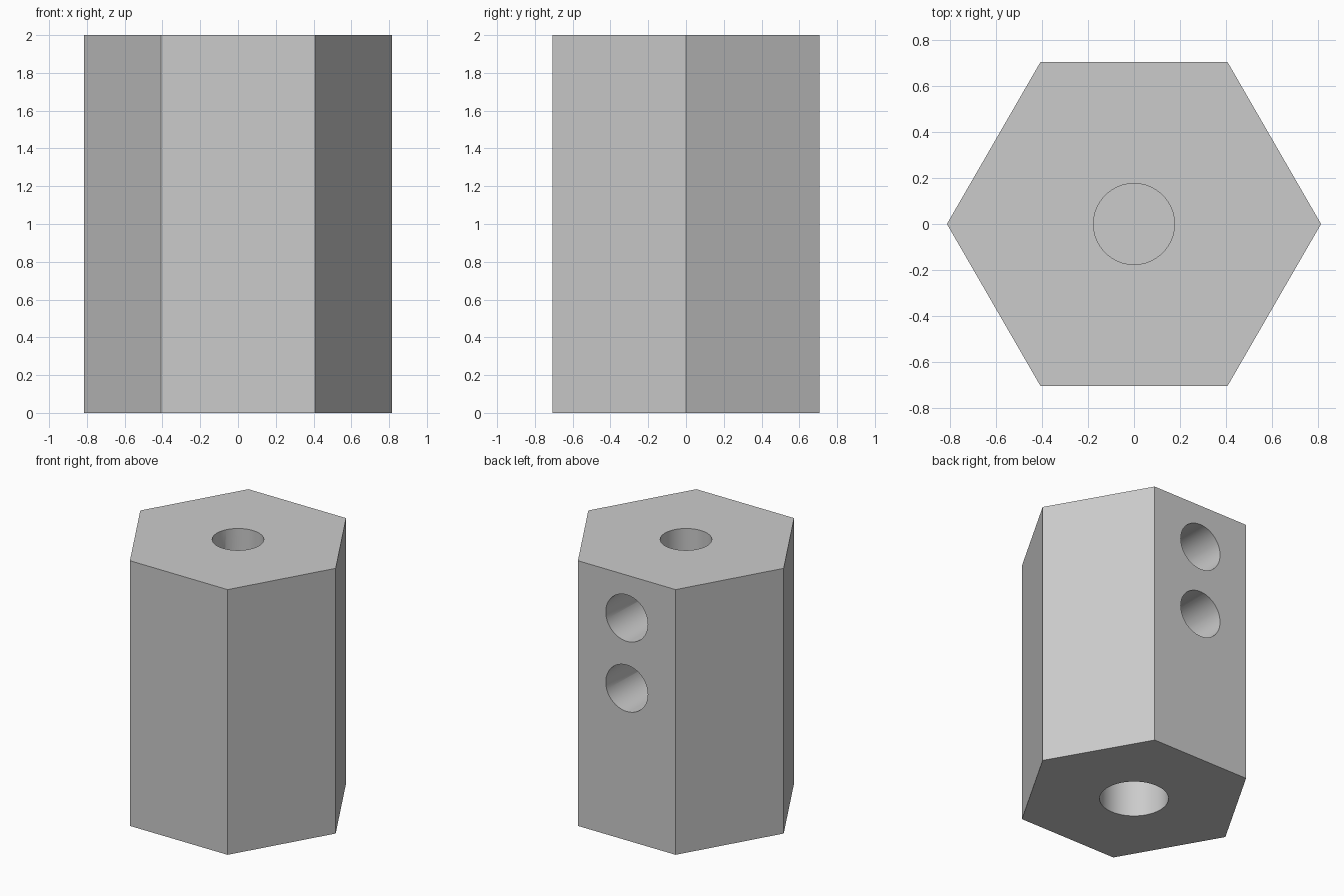
import bpy
import math

cube = bpy.data.objects.get("Cube")
if cube:
    bpy.data.objects.remove(cube, do_unlink=True)

UNIT = 1 / 17            # one seventeenth of a model unit
HEIGHT = 34 * UNIT
APOTHEM = 12 * UNIT      # half the distance across flats

steel = bpy.data.materials.new("plain_grey")
steel.use_nodes = True
grey = (0.6, 0.6, 0.6, 1)
steel.diffuse_color = grey
steel.node_tree.nodes["Principled BSDF"].inputs["Base Color"].default_value = grey


def prism(name, sides, radius, depth, centre, tilt=0, turn=0):
    bpy.ops.mesh.primitive_cylinder_add(
        vertices=sides, radius=radius, depth=depth,
        location=centre, rotation=(tilt, 0, turn))
    obj = bpy.context.object
    obj.name = name
    obj.data.materials.append(steel)
    return obj


def drill(body, name, radius, start, end, tilt=0):
    """Cut a round blind hole between two points on a straight axis."""
    centre = [(a + b) / 2 for a, b in zip(start, end)]
    cutter = prism(name, 64, radius, math.dist(start, end), centre, tilt)
    cut = body.modifiers.new(name, "BOOLEAN")
    cut.operation = "DIFFERENCE"
    cut.solver = "EXACT"
    cut.object = cutter
    bpy.context.view_layer.objects.active = body
    bpy.ops.object.modifier_apply(modifier=name)
    bpy.data.objects.remove(cutter, do_unlink=True)


# Hexagonal body with flats facing front and back
body = prism("hex_body", 6, APOTHEM / math.cos(math.pi / 6), HEIGHT,
             (0, 0, HEIGHT / 2), turn=math.pi / 6)
bpy.ops.object.transform_apply(location=True, rotation=True, scale=True)

# Blind bores from the two ends
drill(body, "top_bore", 3 * UNIT, (0, 0, HEIGHT + 0.1), (0, 0, 14 * UNIT))
drill(body, "bottom_bore", 4 * UNIT, (0, 0, -0.1), (0, 0, 11 * UNIT))

# Two set-screw holes from the back flat into the top bore
for label, drop in (("upper", 5.5), ("lower", 14.5)):
    z = HEIGHT - drop * UNIT
    drill(body, label + "_screw_hole", 2.98 * UNIT,
          (0, APOTHEM + 0.1, z), (0, 0, z), math.pi / 2)

# Smooth bore walls, crisp edges
bpy.ops.object.select_all(action="DESELECT")
body.select_set(True)
bpy.context.view_layer.objects.active = body
bpy.ops.object.shade_smooth_by_angle(angle=math.radians(30))
